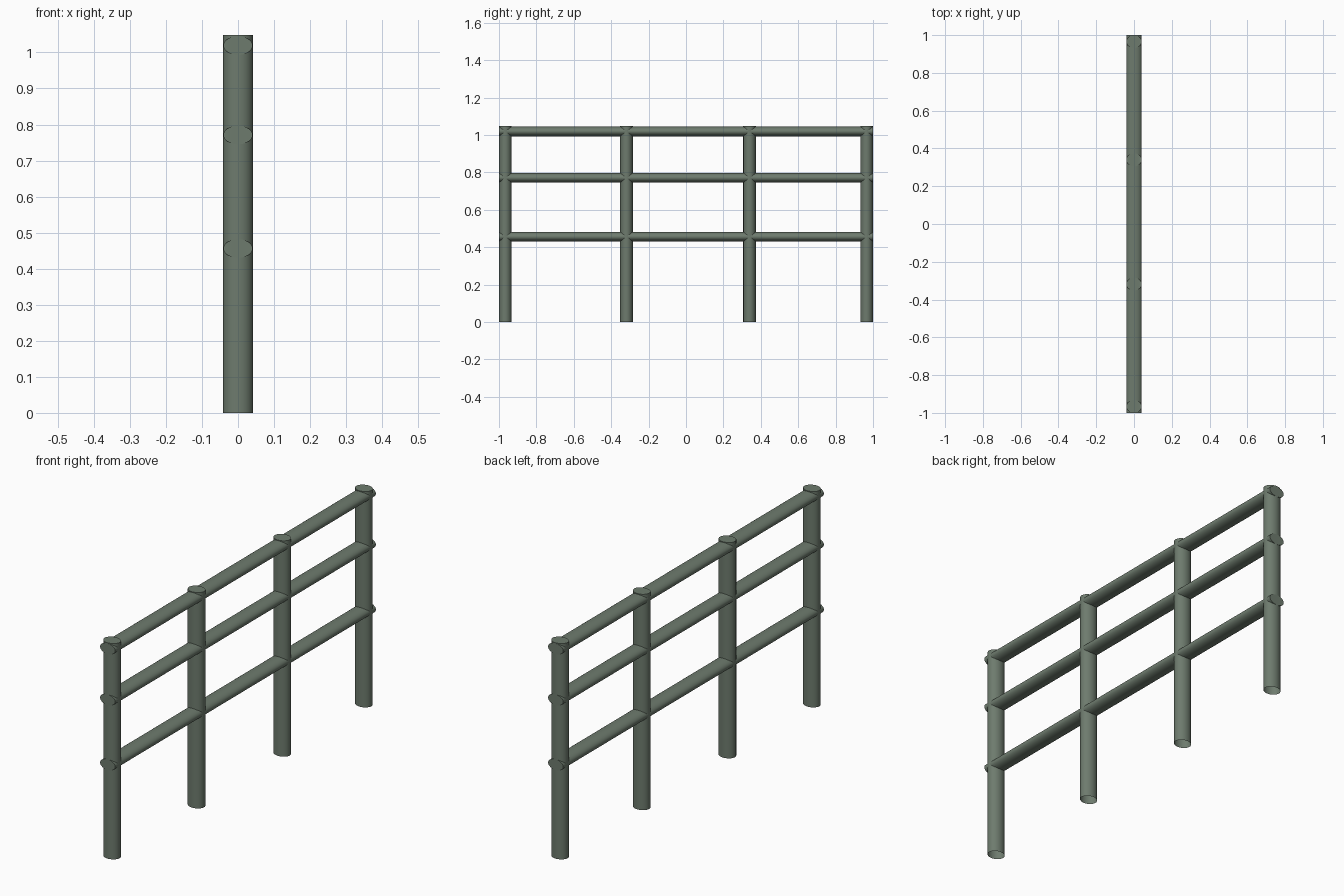
import bpy, bmesh, math
from mathutils import Matrix

if "Cube" in bpy.data.objects:
    bpy.data.objects.remove(bpy.data.objects["Cube"])

paint = bpy.data.materials.new("grey green paint")
paint.diffuse_color = (0.155, 0.198, 0.155, 1)
paint.use_nodes = True
paint.node_tree.nodes["Principled BSDF"].inputs["Base Color"].default_value = paint.diffuse_color
SIDES = 32


def tube(name, length, rx, ry, matrix, open_bottom=False):
    """Oval bar along local z, starting at the local origin."""
    bm = bmesh.new()
    bmesh.ops.create_cone(bm, cap_ends=True, segments=SIDES,
                          radius1=1, radius2=1, depth=1)
    if open_bottom:
        bmesh.ops.delete(bm, geom=[f for f in bm.faces if f.normal.z < -0.9],
                         context='FACES_ONLY')
    shape = Matrix.Diagonal((rx, ry, length, 1)) @ Matrix.Translation((0, 0, 0.5))
    bm.transform(matrix @ shape)
    bm.normal_update()
    mesh = bpy.data.meshes.new(name)
    bm.to_mesh(mesh)
    bm.free()
    mesh.materials.append(paint)
    obj = bpy.data.objects.new(name, mesh)
    bpy.context.collection.objects.link(obj)
    bpy.ops.object.select_all(action='DESELECT')
    obj.select_set(True)
    bpy.context.view_layer.objects.active = obj
    bpy.ops.object.shade_smooth_by_angle(angle=math.radians(40))


# upright posts, open where they meet the ground
for i, y in enumerate((-0.966, -0.318, 0.34, 0.966)):
    tube(f"post_{i + 1}", 1.048, 0.041, 0.034,
         Matrix.Translation((0, y, 0)), open_bottom=True)

# horizontal rails running the full length
for name, z in (("bottom_rail", 0.456), ("middle_rail", 0.771), ("top_rail", 1.019)):
    tube(name, 2.0, 0.0405, 0.026,
         Matrix.Translation((0, -1, z)) @ Matrix.Rotation(-math.pi / 2, 4, 'X'))
